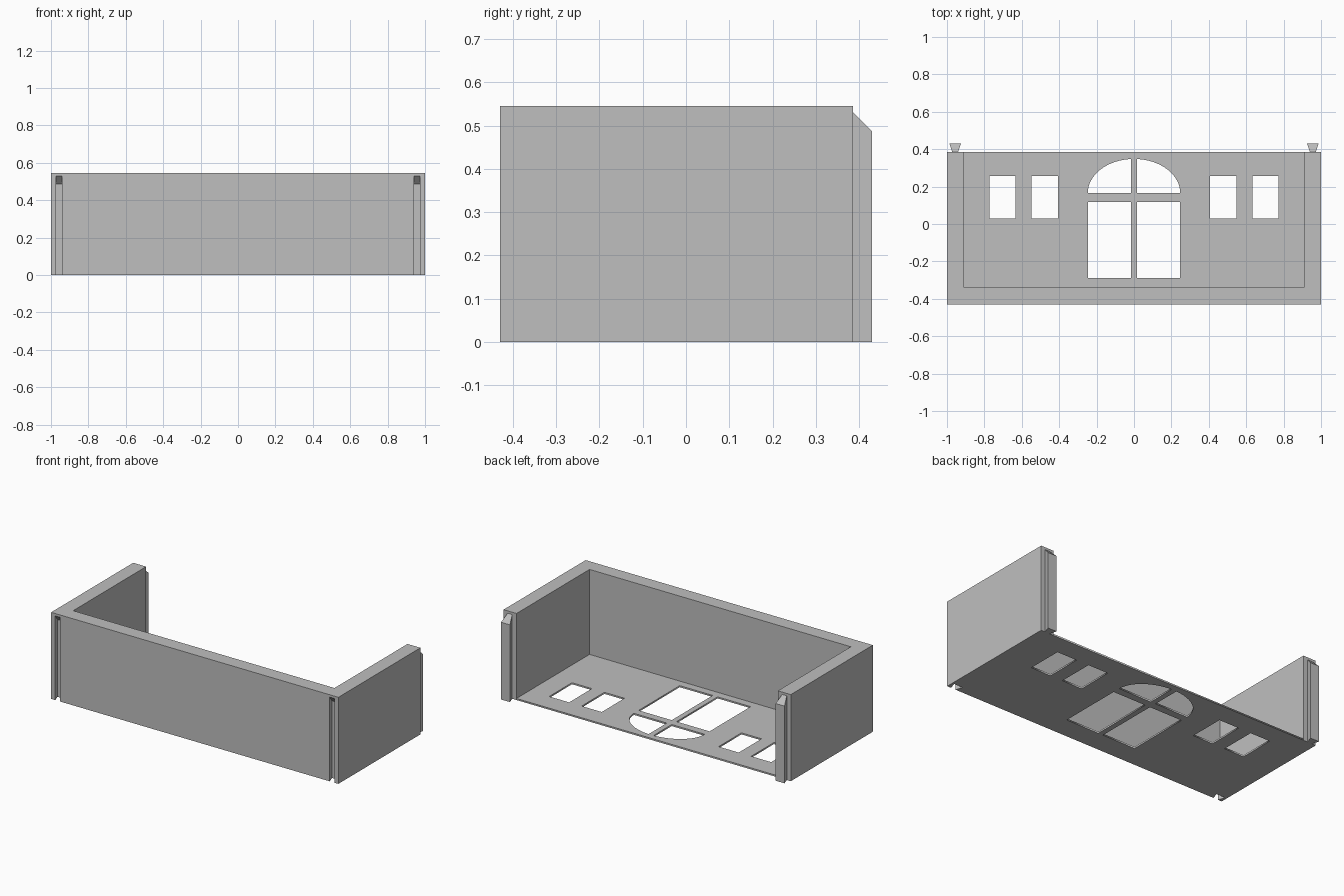
import bpy
import bmesh
from math import cos, sin, pi

cube = bpy.data.objects.get("Cube")
if cube:
    bpy.data.objects.remove(cube)

HEIGHT, FLOOR = 0.545, 0.01
FRONT, BACK = -0.43, 0.386
WALL = 0.09
JOINT_X, JOINT_DEPTH = 0.956, 0.044

grey = bpy.data.materials.new("plain grey")
grey.use_nodes = True
grey.diffuse_color = (0.52, 0.52, 0.52, 1)
grey.node_tree.nodes["Principled BSDF"].inputs["Base Color"].default_value = grey.diffuse_color


def add_mesh(name, bm):
    bmesh.ops.recalc_face_normals(bm, faces=bm.faces)
    mesh = bpy.data.meshes.new(name)
    bm.to_mesh(mesh)
    bm.free()
    mesh.materials.append(grey)
    obj = bpy.data.objects.new(name, mesh)
    bpy.context.collection.objects.link(obj)
    return obj


def prism(name, outline, z0, z1):
    """Extrude an outline in x, y from z0 to z1."""
    bm = bmesh.new()
    face = bm.faces.new([bm.verts.new((x, y, z0)) for x, y in outline])
    top = bmesh.ops.extrude_face_region(bm, geom=[face])
    for v in top["geom"]:
        if isinstance(v, bmesh.types.BMVert):
            v.co.z = z1
    return add_mesh(name, bm)


def dovetail(name, x, y, bottom):
    """Joint that widens toward +y, its top sloping down at 45 degrees."""
    bm = bmesh.new()
    rings = []
    for dy, half, top in ((0, 0.016, 0.53), (JOINT_DEPTH, 0.031, 0.53 - JOINT_DEPTH)):
        corners = ((-half, bottom), (half, bottom), (half, top), (-half, top))
        rings.append([bm.verts.new((x + dx, y + dy, z)) for dx, z in corners])
    for ring in rings:
        bm.faces.new(ring)
    for i in range(4):
        j = (i + 1) % 4
        bm.faces.new((rings[0][i], rings[0][j], rings[1][j], rings[1][i]))
    return add_mesh(name, bm)


def rect(x0, x1, y0, y1):
    return [(x0, y0), (x1, y0), (x1, y1), (x0, y1)]


# U-shaped walls
inner_x, inner_y = 1 - WALL, FRONT + WALL
walls = prism("walls", [(-1, FRONT), (1, FRONT), (1, BACK), (inner_x, BACK), (inner_x, inner_y),
                        (-inner_x, inner_y), (-inner_x, BACK), (-1, BACK)], 0, HEIGHT)

# Dovetail tongues at the back and matching slots in the front
for side, x in (("right", -JOINT_X), ("left", JOINT_X)):
    dovetail(side + "_tongue", x, BACK, 0)
    cutter = dovetail(side + "_slot_cutter", x, FRONT, -0.1)
    cutter.hide_render = True
    cutter.hide_set(True)
    cut = walls.modifiers.new("slot", "BOOLEAN")
    cut.operation = "DIFFERENCE"
    cut.solver = "EXACT"
    cut.object = cutter

# Openings: paired small windows, tall door panes, arched quarter panes
holes = []
for s in (-1, 1):
    for near, far in ((0.407, 0.547), (0.634, 0.773)):
        holes.append(rect(s * near, s * far, 0.03, 0.257))
    holes.append(rect(s * 0.017, s * 0.247, -0.29, 0.118))
    arch = [(s * 0.017, 0.166)]
    start = 0.017 / 0.247
    for i in range(17):
        a = i / 16 * (pi / 2 - start)
        arch.append((s * 0.247 * cos(a), 0.166 + 0.182 * sin(a)))
    holes.append(arch)

# Thin pierced floor panel
curve = bpy.data.curves.new("floor_outline", "CURVE")
curve.dimensions = "2D"
curve.fill_mode = "BOTH"
curve.extrude = FLOOR / 2
for outline in [rect(-inner_x, inner_x, inner_y, BACK)] + holes:
    spline = curve.splines.new("POLY")
    spline.points.add(len(outline) - 1)
    for point, (x, y) in zip(spline.points, outline):
        point.co = (x, y, 0, 1)
    spline.use_cyclic_u = True
curve.materials.append(grey)
floor = bpy.data.objects.new("floor_panel", curve)
floor.location.z = FLOOR / 2
bpy.context.collection.objects.link(floor)
bpy.ops.object.select_all(action="DESELECT")
floor.select_set(True)
bpy.context.view_layer.objects.active = floor
bpy.ops.object.convert(target="MESH")
